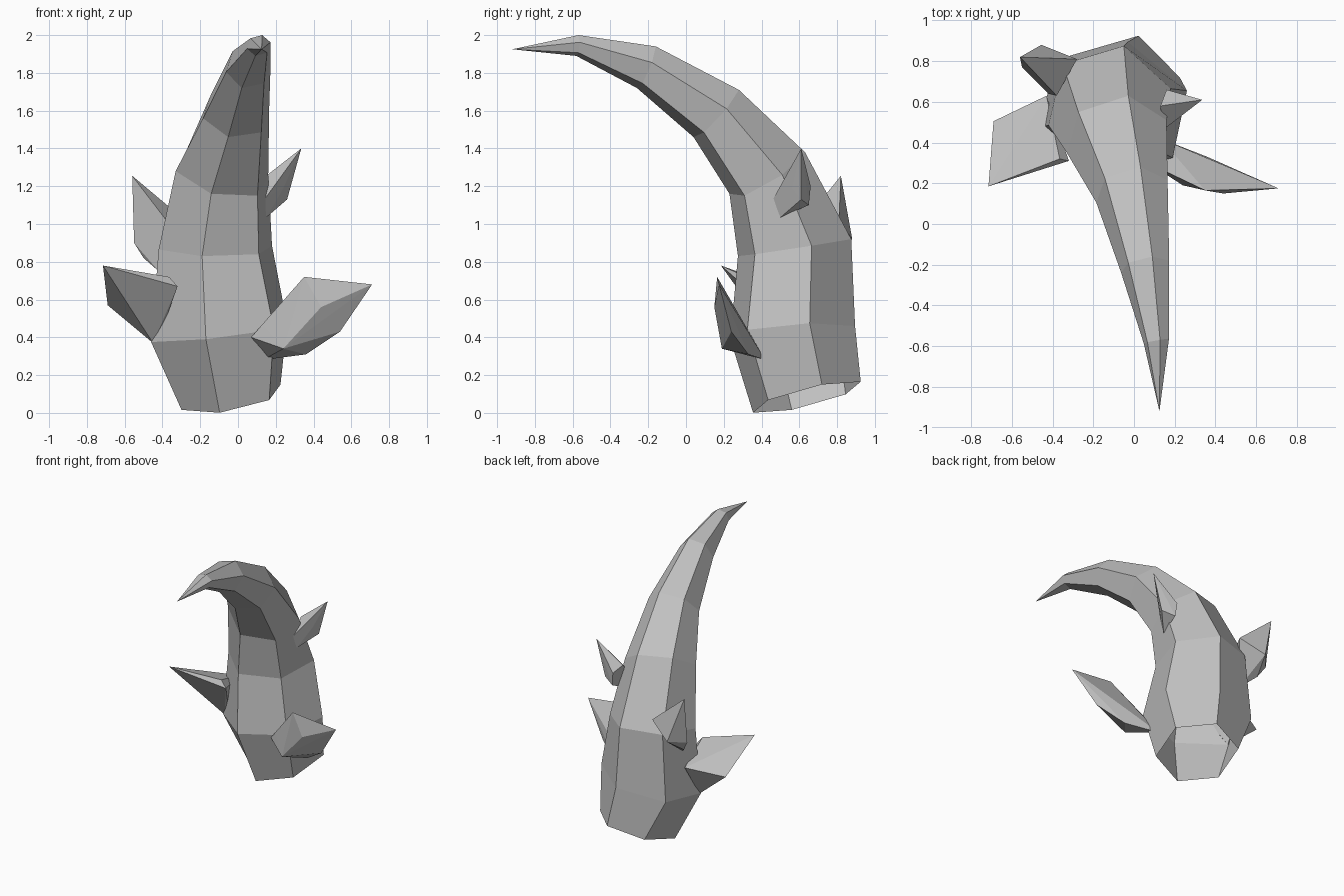
import bpy
import bmesh
from mathutils import Vector

cube = bpy.data.objects.get("Cube")
if cube:
    bpy.data.objects.remove(cube, do_unlink=True)

grey = bpy.data.materials.new("plain grey")
grey.use_nodes = True
colour = (0.53, 0.53, 0.53, 1)
grey.diffuse_color = colour
grey.node_tree.nodes["Principled BSDF"].inputs["Base Color"].default_value = colour


def add_object(name, bm):
    """Turn a bmesh into a flat shaded object."""
    mesh = bpy.data.meshes.new(name)
    bm.to_mesh(mesh)
    bm.free()
    mesh.materials.append(grey)
    part = bpy.data.objects.new(name, mesh)
    bpy.context.collection.objects.link(part)
    return part


def hexagon(centre, back, side):
    """Six corners of a hexagon spanned by two neighbouring-but-one axes."""
    c, b, s = Vector(centre), Vector(back), Vector(side)
    return [c - b, c - b + s, c + s, c + b, c + b - s, c - s]


def make_horn(name, sections, tip):
    """Loft hexagons from an open base to a point."""
    bm = bmesh.new()
    rings = [[bm.verts.new(p) for p in hexagon(*section)] for section in sections]
    for low, high in zip(rings, rings[1:]):
        for i in range(6):
            j = (i + 1) % 6
            bm.faces.new((low[i], low[j], high[j], high[i]))
    point = bm.verts.new(tip)
    for i in range(6):
        bm.faces.new((rings[-1][i], rings[-1][(i + 1) % 6], point))
    add_object(name, bm)


def make_thorn(name, corners):
    """Faceted solid wrapped around a few corner points."""
    bm = bmesh.new()
    for corner in corners:
        bm.verts.new(corner)
    result = bmesh.ops.convex_hull(bm, input=bm.verts[:])
    inner = [e for e in result["geom_interior"] if isinstance(e, bmesh.types.BMVert)]
    bmesh.ops.delete(bm, geom=inner, context="VERTS")
    bmesh.ops.recalc_face_normals(bm, faces=bm.faces[:])
    add_object(name, bm)


# Curved horn: centre, half-axis to the back, half-axis to the left
make_horn("curved_horn", [
    ((-.037, .64, .083), (.06, .285, .082), (.262, .08, .067)),
    ((-.1, .565, .425), (.07, .33, .035), (.36, .09, .05)),
    ((-.12, .575, .875), (.07, .3, .045), (.3, .09, .01)),
    ((-.085, .43, 1.27), (.057, .2, .11), (.245, .08, -.01)),
    ((-.01, .16, 1.585), (.042, .12, .125), (.175, .055, .025)),
    ((.055, -.21, 1.83), (.035, .05, .11), (.118, .03, .025)),
    ((.11, -.575, 1.945), (.018, .006, .055), (.062, .012, .017)),
], (.125, -.92, 1.925))

# Large thorn on the front left
make_thorn("front_left_thorn", [
    (.71, .175, .68), (.35, .165, .72), (.44, .15, .56), (.54, .24, .43),
    (.36, .33, .31), (.13, .27, .47), (.24, .19, .34), (.13, .42, .28),
    (.07, .3, .4),
])

# Broad thorn on the front right
make_thorn("front_right_thorn", [
    (-.715, .185, .78), (-.69, .505, .57), (-.365, .32, .72),
    (-.32, .31, .67), (-.37, .4, .53), (-.45, .48, .37), (-.43, .63, .62),
])

# Small thorn high on the left
make_thorn("upper_left_thorn", [
    (.335, .61, 1.4), (.26, .61, 1.13), (.24, .56, 1.19), (.14, .46, 1.13),
    (.15, .5, 1.035), (.17, .65, 1.1), (.16, .66, 1.2), (.13, .58, 1.24),
])

# Thorn on the back right
make_thorn("back_right_thorn", [
    (-.56, .82, 1.255), (-.455, .88, .92), (-.55, .77, .9), (-.5, .74, .82),
    (-.28, .81, 1.02), (-.38, .63, 1.02), (-.42, .64, .75),
])
